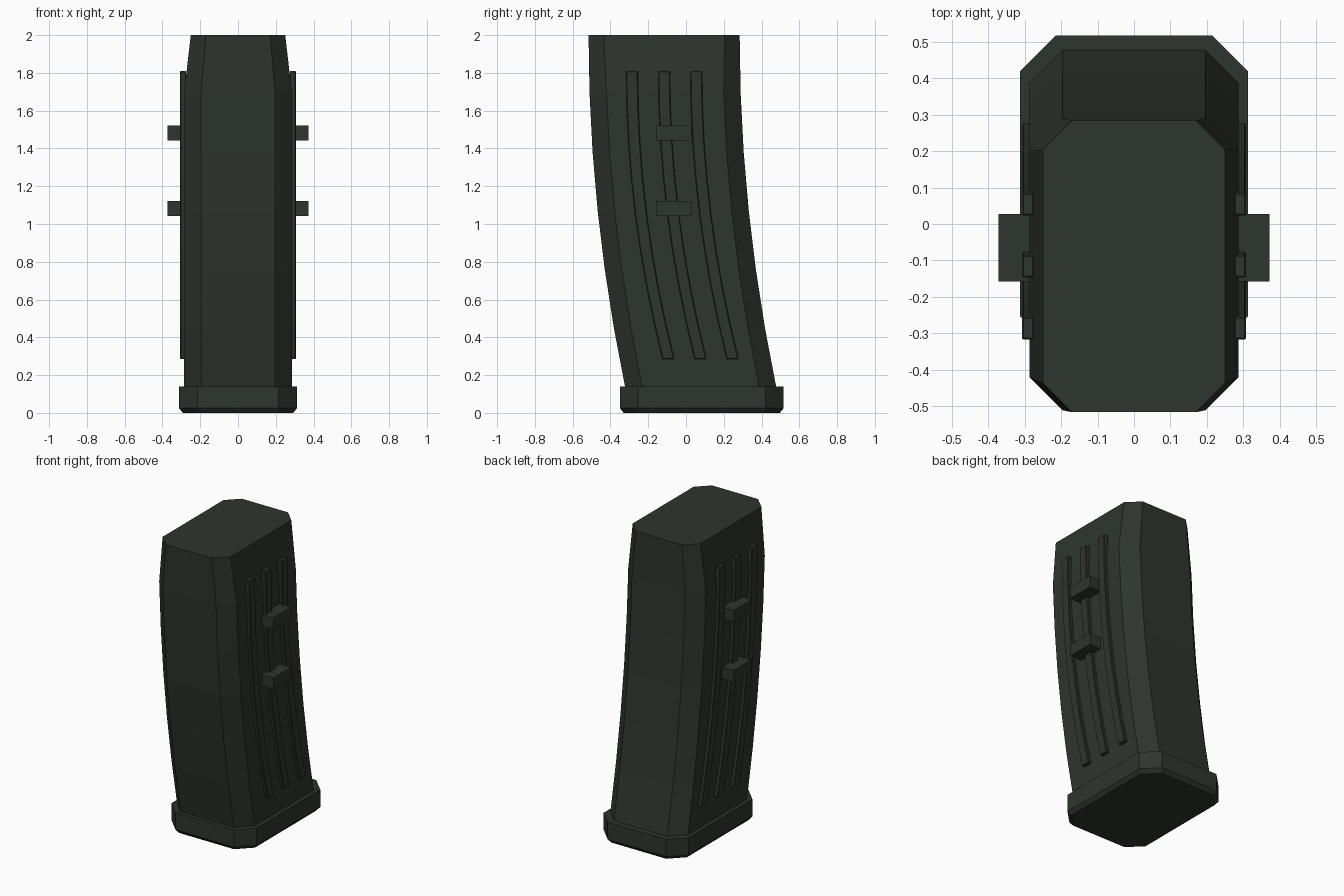
import bpy, bmesh

if "Cube" in bpy.data.objects:
    bpy.data.objects.remove(bpy.data.objects["Cube"])

mat = bpy.data.materials.new("dark olive grey")
mat.diffuse_color = (0.027, 0.035, 0.026, 1)
mat.use_nodes = True
mat.node_tree.nodes["Principled BSDF"].inputs["Base Color"].default_value = mat.diffuse_color


def curve_y(t):
    # Backward sweep: t = 0 at the top, 1 at the bottom
    return -0.116 + 0.193 * t * t


def octagon(hx, hy, c, cy, z):
    # Rectangle with chamfered corners
    pts = [(hx, hy - c), (hx - c, hy), (c - hx, hy), (-hx, hy - c),
           (-hx, c - hy), (c - hx, -hy), (hx - c, -hy), (hx, c - hy)]
    return [(x, y + cy, z) for x, y in pts]


def loft(name, rings, bevel=0):
    # Closed solid through a stack of rings
    bm = bmesh.new()
    loops = [[bm.verts.new(p) for p in r] for r in rings]
    n = len(loops[0])
    for a, b in zip(loops, loops[1:]):
        for i in range(n):
            j = (i + 1) % n
            bm.faces.new((a[i], a[j], b[j], b[i]))
    bm.faces.new(loops[0])
    bm.faces.new(loops[-1])
    bmesh.ops.recalc_face_normals(bm, faces=bm.faces)
    me = bpy.data.meshes.new(name)
    bm.to_mesh(me)
    bm.free()
    me.materials.append(mat)
    ob = bpy.data.objects.new(name, me)
    bpy.context.collection.objects.link(ob)
    if bevel:
        m = ob.modifiers.new("bevel", "BEVEL")
        m.width, m.segments = bevel, 1
    return ob


def rect(x0, x1, y0, y1, z):
    return [(x0, y0, z), (x1, y0, z), (x1, y1, z), (x0, y1, z)]


# Curved body, narrowing in the top segment
rings = []
for i in range(7):
    t = i / 6
    hx, c = (0.25, 0.08) if i == 0 else (0.286, 0.09)
    rings.append(octagon(hx, 0.4, c, curve_y(t), 2 - 1.86 * t))
rings.append(octagon(0.286, 0.4, 0.09, curve_y(1), 0.1))
loft("body", rings)

# Base plate with bevelled lower edge
loft("base_plate", [octagon(0.292, 0.413, 0.09, 0.0835, 0),
                    octagon(0.312, 0.4335, 0.097, 0.0835, 0.025),
                    octagon(0.312, 0.4335, 0.097, 0.0835, 0.14)])

for side, s in (("right", 1), ("left", -1)):
    # Three curved grip ribs
    for k, off in enumerate((-0.17, 0, 0.17)):
        rings = []
        for i in range(9):
            t = i / 8
            y = curve_y(t) + off
            rings.append(rect(s * 0.275, s * 0.307, y - 0.031, y + 0.031, 1.81 - 1.525 * t))
        loft(f"rib_{side}_{k + 1}", rings, 0.004)
    # Two side lugs
    for k, z in enumerate((1.082, 1.482)):
        loft(f"lug_{side}_{k + 1}", [rect(s * 0.27, s * 0.372, -0.157, 0.028, z - 0.039),
                                     rect(s * 0.27, s * 0.372, -0.157, 0.028, z + 0.039)])
